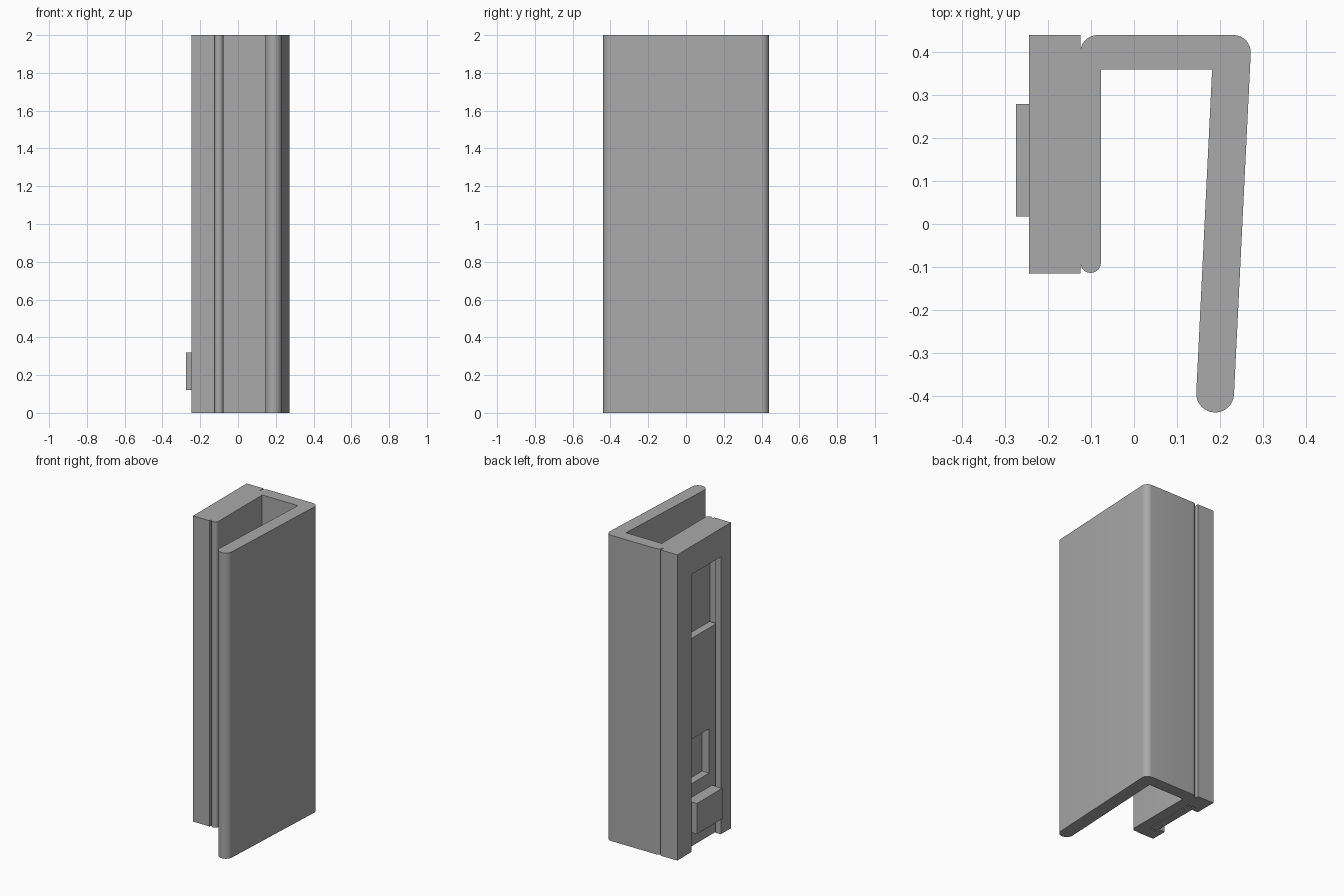
import bpy
import bmesh
from math import sin, cos, radians
from mathutils import Vector

cube = bpy.data.objects.get("Cube")
if cube:
    bpy.data.objects.remove(cube)

grey = bpy.data.materials.new("plain grey")
grey.use_nodes = True
COLOUR = (0.4, 0.4, 0.4, 1)
grey.diffuse_color = COLOUR
grey.node_tree.nodes["Principled BSDF"].inputs["Base Color"].default_value = COLOUR


def finish(name, bm):
    bmesh.ops.recalc_face_normals(bm, faces=bm.faces)
    mesh = bpy.data.meshes.new(name)
    bm.to_mesh(mesh)
    bm.free()
    mesh.materials.append(grey)
    obj = bpy.data.objects.new(name, mesh)
    bpy.context.collection.objects.link(obj)
    return obj


def box(name, x, y, z):
    """Box from (low, high) ranges on each axis."""
    bm = bmesh.new()
    bmesh.ops.create_cube(bm, size=1)
    for v in bm.verts:
        v.co = [r[0] if c < 0 else r[1] for c, r in zip(v.co, (x, y, z))]
    return finish(name, bm)


def cut(target, cutter):
    cutter.hide_render = True
    cutter.hide_set(True)
    mod = target.modifiers.new(cutter.name, 'BOOLEAN')
    mod.operation = 'DIFFERENCE'
    mod.solver = 'EXACT'
    mod.object = cutter


def arc(cx, cy, r, start, end, steps=10):
    angles = [radians(start + (end - start) * i / steps) for i in range(steps + 1)]
    return [(cx + r * cos(a), cy + r * sin(a)) for a in angles]


# Hook-shaped clip: one profile extruded over the full height
profile = (
    arc(-0.085, 0.4, 0.04, 180, 90)
    + arc(0.232, 0.4, 0.04, 90, -3)
    + arc(0.189, -0.395, 0.044, -3, -183, 16)
    + [(0.182, 0.36), (-0.077, 0.36)]
    + arc(-0.101, -0.09, 0.024, 0, -180)
)
bm = bmesh.new()
face = bm.faces.new([bm.verts.new((x, y, 0)) for x, y in profile])
top = bmesh.ops.extrude_face_region(bm, geom=[face])["geom"]
bmesh.ops.translate(bm, vec=Vector((0, 0, 2)),
                    verts=[g for g in top if isinstance(g, bmesh.types.BMVert)])
clip = finish("clip", bm)
bpy.context.view_layer.objects.active = clip
clip.select_set(True)
bpy.ops.object.shade_smooth_by_angle(angle=radians(30))

# Housing with a channel that is wider inside than at its mouth
housing = box("housing", (-0.245, -0.125), (-0.115, 0.44), (0, 2))
cut(housing, box("mouth_cutter", (-0.3, -0.18), (-0.01, 0.295), (-0.1, 1.815)))
cut(housing, box("channel_cutter", (-0.205, -0.145), (-0.04, 0.325), (-0.1, 1.815)))

# Sliding plate with a window, and its thumb grip
slider = box("slider", (-0.2, -0.15), (-0.03, 0.315), (0, 1.36))
cut(slider, box("window_cutter", (-0.3, -0.1), (0.047, 0.24), (0.41, 0.7)))
box("thumb_grip", (-0.275, -0.195), (0.018, 0.28), (0.12, 0.32))
